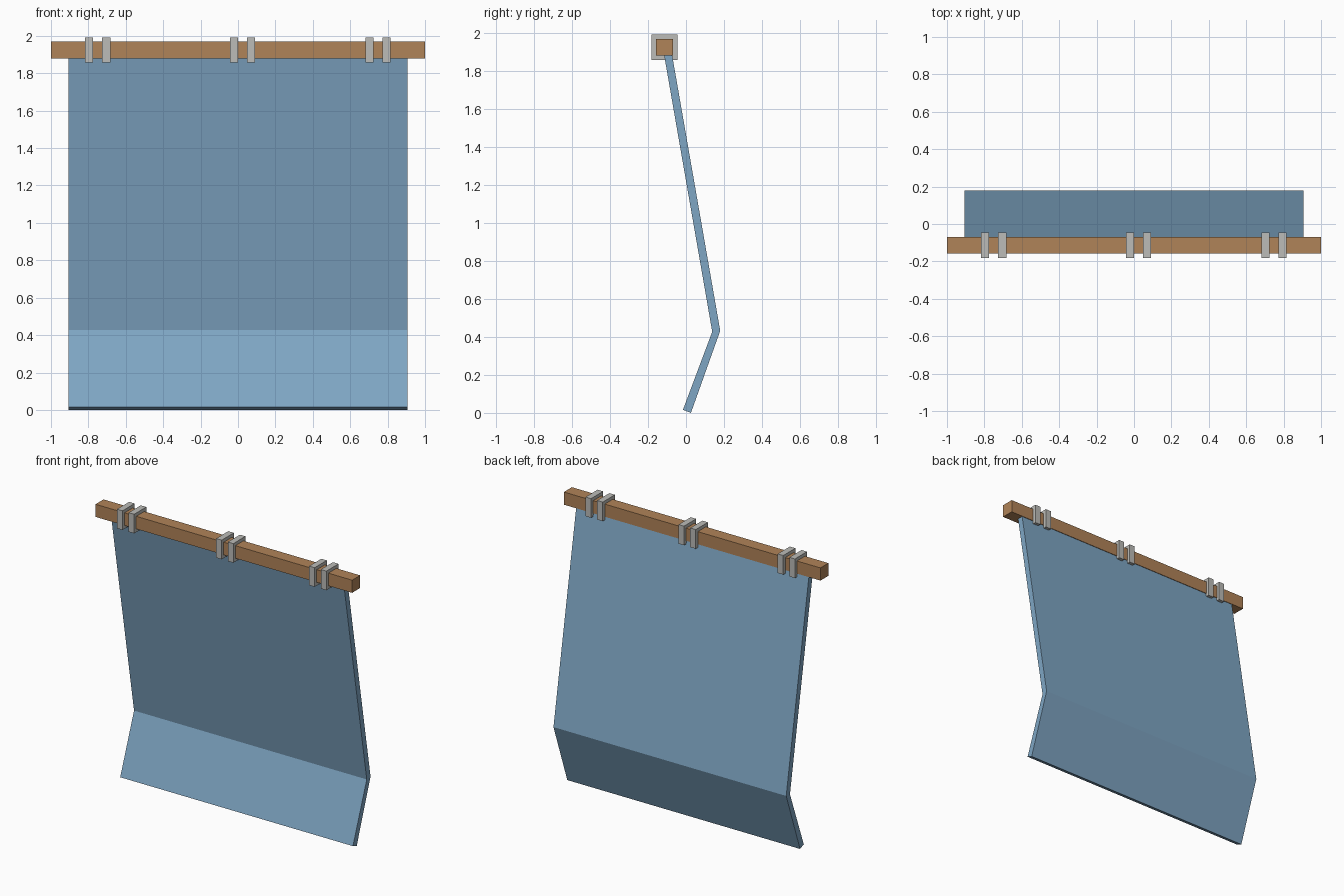
import bpy, bmesh

if "Cube" in bpy.data.objects:
    bpy.data.objects.remove(bpy.data.objects["Cube"])

def material(name, rgb):
    m = bpy.data.materials.new(name)
    lin = [(c / 255 / 12.92) if c < 10 else ((c / 255 + 0.055) / 1.055) ** 2.4 for c in rgb]
    m.diffuse_color = (*lin, 1)
    m.use_nodes = True
    m.node_tree.nodes["Principled BSDF"].inputs["Base Color"].default_value = m.diffuse_color
    return m

wood = material("warm wood", (176, 131, 88))
metal = material("light grey metal", (188, 188, 184))
cloth = material("blue cloth", (127, 166, 196))

def finish(name, bm, mat):
    bmesh.ops.recalc_face_normals(bm, faces=bm.faces)
    me = bpy.data.meshes.new(name)
    bm.to_mesh(me)
    bm.free()
    me.materials.append(mat)
    bpy.context.collection.objects.link(bpy.data.objects.new(name, me))

def box(name, centre, size, mat):
    bm = bmesh.new()
    bmesh.ops.create_cube(bm, size=1)
    for v in bm.verts:
        v.co = [c + s * k for c, s, k in zip(centre, size, v.co)]
    finish(name, bm, mat)

ROD_Y, ROD_Z = -0.113, 1.924

# Square wooden rod
box("rod", (0, ROD_Y, ROD_Z), (2, 0.089, 0.089), wood)

# Three pairs of square clamps around the rod
for x in (-0.75, 0.023, 0.748):
    for side in (-1, 1):
        box("clamp", (x + side * 0.0455, ROD_Y, ROD_Z), (0.043, 0.135, 0.135), metal)

# Hanging cloth panel with a fold near the bottom, extruded across x
profile = [(-0.118, 1.90), (0.138, 0.427), (-0.016, 0.016),
           (0.026, 0.0), (0.180, 0.432), (-0.076, 1.90)]
bm = bmesh.new()
left, right = ([bm.verts.new((x, y, z)) for y, z in profile] for x in (-0.907, 0.907))
n = len(profile)
for i in range(n):
    j = (i + 1) % n
    bm.faces.new((left[i], left[j], right[j], right[i]))
for ring in (left, right):      # side edges: upper and lower quads
    bm.faces.new((ring[0], ring[1], ring[4], ring[5]))
    bm.faces.new((ring[1], ring[2], ring[3], ring[4]))
finish("cloth_panel", bm, cloth)
